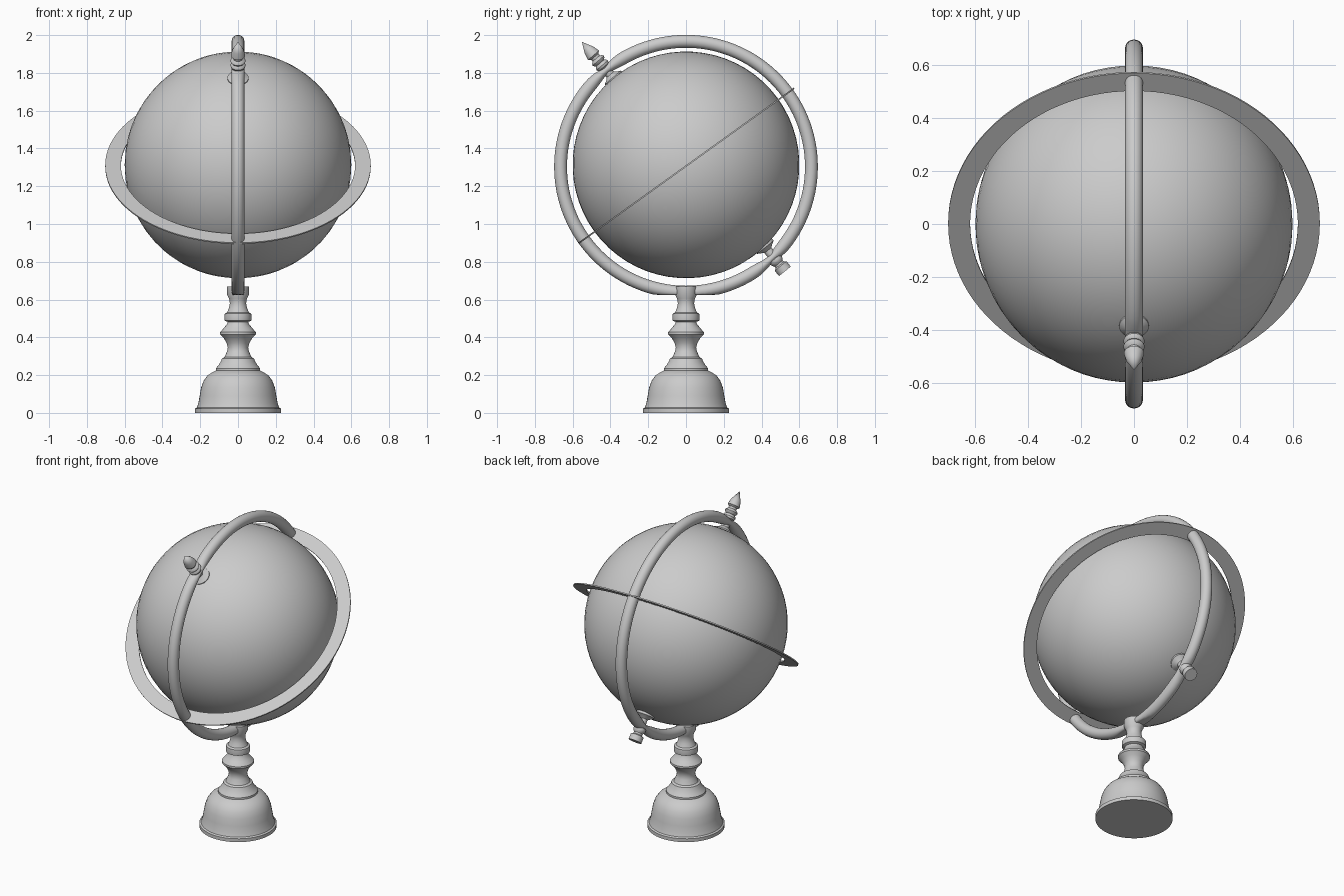
import bpy, bmesh, math
from mathutils import Vector

if "Cube" in bpy.data.objects:
    bpy.data.objects.remove(bpy.data.objects["Cube"])


def finish(name, bm, angle=35):
    bmesh.ops.remove_doubles(bm, verts=bm.verts, dist=1e-5)
    bmesh.ops.recalc_face_normals(bm, faces=bm.faces)
    me = bpy.data.meshes.new(name)
    bm.to_mesh(me)
    bm.free()
    ob = bpy.data.objects.new(name, me)
    bpy.context.collection.objects.link(ob)
    bpy.ops.object.select_all(action='DESELECT')
    ob.select_set(True)
    bpy.context.view_layer.objects.active = ob
    bpy.ops.object.shade_smooth_by_angle(angle=math.radians(angle))
    return ob


def lathe(name, profile, sides=48):
    """Revolve (radius, height) points around z."""
    bm = bmesh.new()
    vs = [bm.verts.new((r, 0, z)) for r, z in profile]
    es = [bm.edges.new(p) for p in zip(vs, vs[1:])]
    bmesh.ops.spin(bm, geom=vs + es, cent=(0, 0, 0), axis=(0, 0, 1),
                   angle=math.tau, steps=sides)
    return finish(name, bm)


def pin(name, start, end, profile):
    """Turned pin whose local z runs from start to end."""
    ob = lathe(name, profile, 24)
    ob.location = start
    ob.rotation_mode = 'QUATERNION'
    ob.rotation_quaternion = (Vector(end) - Vector(start)).to_track_quat('Z', 'Y')


# globe ball
bm = bmesh.new()
bmesh.ops.create_uvsphere(bm, u_segments=64, v_segments=32, radius=0.6)
globe = finish("globe", bm)
globe.location = (0, 0, 1.313)
globe.rotation_euler.x = math.radians(36)

# meridian ring: round tube, pinched where the pins pass, flat where it sits on the stand
CZ, R, T, N, M = 1.303, 0.664, 0.034, 128, 20
bm = bmesh.new()
rows = []
for i in range(N):
    a = math.tau * i / N
    pinch = 1.0
    for p in (130, -48):
        d = (a - math.radians(p) + math.pi) % math.tau - math.pi
        pinch -= 0.4 * math.exp(-(d / 0.09) ** 2)
    row = []
    for j in range(M):
        b = math.tau * j / M
        rad = R + T * pinch * math.cos(b)
        row.append(bm.verts.new((T * math.sin(b), rad * math.cos(a),
                                 max(CZ + rad * math.sin(a), 0.625))))
    rows.append(row)
for i in range(N):
    for j in range(M):
        k, l = (i + 1) % N, (j + 1) % M
        bm.faces.new((rows[i][j], rows[k][j], rows[k][l], rows[i][l]))
finish("meridian_ring", bm, 60)

# flat equator ring, tilted
h = 0.004
equator = lathe("equator_ring", [(0.62, -h), (0.703, -h), (0.703, h), (0.62, h), (0.62, -h)], 96)
equator.location = (0, 0.002, 1.308)
equator.rotation_euler.x = math.radians(35.7)

# axis pins
pin("top_finial", (0, -0.385, 1.772), (0, -0.55, 1.963),
    [(0, -0.02), (0.056, -0.02), (0.056, 0.004), (0.035, 0.016), (0.024, 0.025), (0.024, 0.07),
     (0.036, 0.078), (0.04, 0.09), (0.036, 0.1), (0.027, 0.106), (0.036, 0.114),
     (0.04, 0.122), (0.036, 0.13), (0.025, 0.138), (0.025, 0.15), (0.038, 0.16),
     (0.03, 0.195), (0, 0.254)])
pin("bottom_pin", (0, 0.418, 0.88), (0, 0.524, 0.749),
    [(0, -0.02), (0.056, -0.02), (0.056, 0.004), (0.035, 0.016), (0.024, 0.025), (0.024, 0.075),
     (0.036, 0.083), (0.038, 0.095), (0.034, 0.105), (0.027, 0.115), (0.028, 0.125),
     (0.04, 0.132), (0.04, 0.168), (0, 0.168)])

# turned stand
lathe("stand", [
    (0, 0), (0.228, 0), (0.228, 0.022), (0.218, 0.028), (0.21, 0.05), (0.203, 0.09),
    (0.195, 0.135), (0.182, 0.17), (0.162, 0.198), (0.138, 0.214), (0.117, 0.224),
    (0.117, 0.236), (0.105, 0.25), (0.092, 0.27), (0.085, 0.288), (0.072, 0.295),
    (0.058, 0.325), (0.054, 0.345), (0.06, 0.37), (0.075, 0.395), (0.094, 0.415),
    (0.094, 0.427), (0.075, 0.45), (0.058, 0.47), (0.055, 0.482), (0.07, 0.488),
    (0.072, 0.505), (0.07, 0.525), (0.058, 0.532), (0.048, 0.555), (0.043, 0.58),
    (0.047, 0.605), (0.058, 0.625), (0.058, 0.668), (0, 0.668)])
